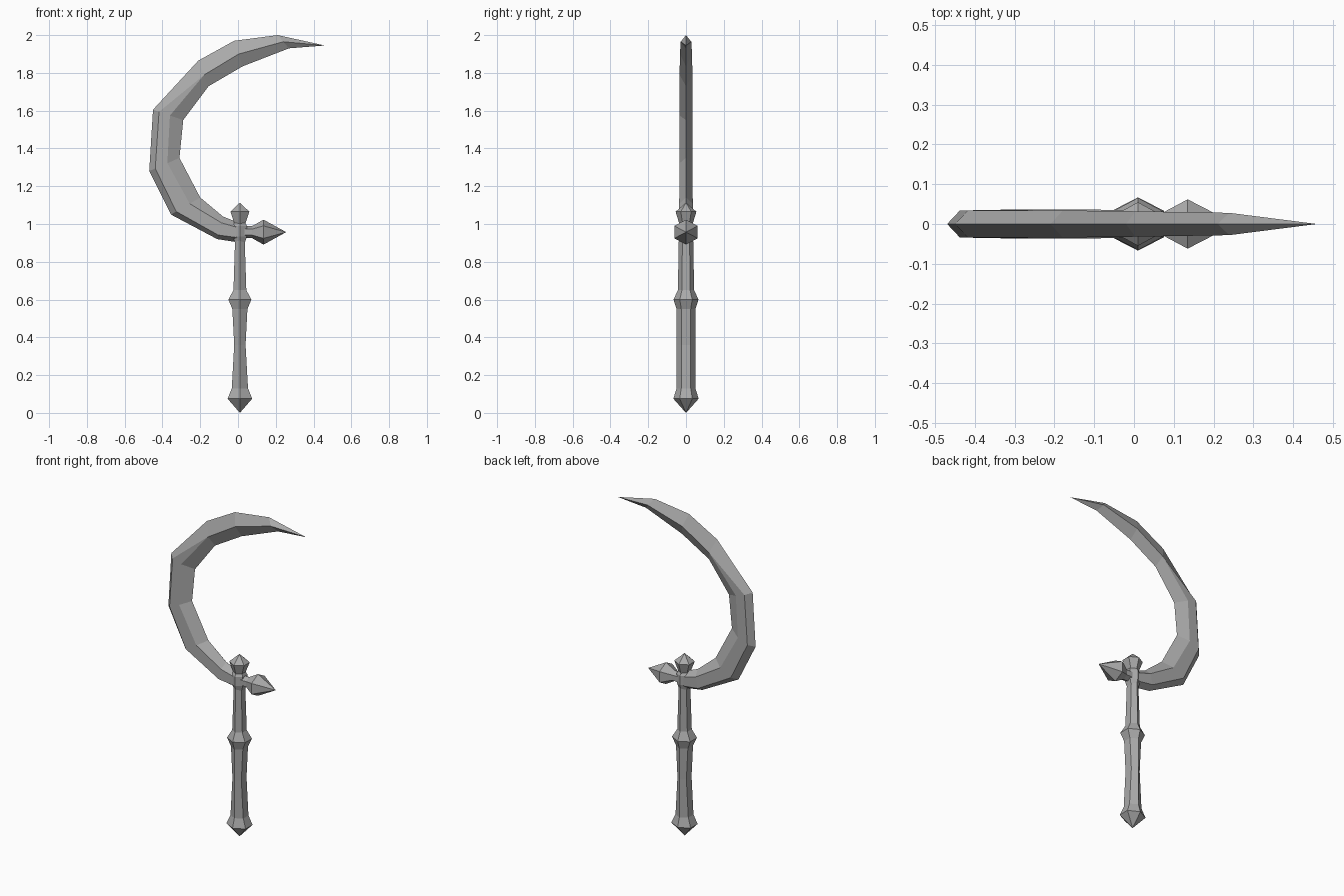
import bpy, bmesh, math
from mathutils import Vector

cube = bpy.data.objects.get("Cube")
if cube:
    bpy.data.objects.remove(cube)

steel = bpy.data.materials.new("grey steel")
steel.use_nodes = True
GREY = (0.4, 0.4, 0.4, 1)
steel.diffuse_color = GREY
steel.node_tree.nodes["Principled BSDF"].inputs["Base Color"].default_value = GREY


def loft(name, rings):
    """Skin a list of equal rings of points, closing both ends."""
    bm = bmesh.new()
    rows = [[bm.verts.new(p) for p in ring] for ring in rings]
    n = len(rows[0])
    for a, b in zip(rows, rows[1:]):
        for i in range(n):
            j = (i + 1) % n
            bm.faces.new((a[i], a[j], b[j], b[i]))
    bm.faces.new(rows[0][::-1])
    bm.faces.new(rows[-1])
    bmesh.ops.remove_doubles(bm, verts=bm.verts, dist=0.0005)
    bmesh.ops.recalc_face_normals(bm, faces=bm.faces)
    mesh = bpy.data.meshes.new(name)
    bm.to_mesh(mesh)
    bm.free()
    mesh.materials.append(steel)
    obj = bpy.data.objects.new(name, mesh)
    bpy.context.collection.objects.link(obj)
    return obj


def hexagon(flat, point):
    """Hexagon with the given half width across flats and across points."""
    for i in range(6):
        a = math.radians(60 * i + 30)
        yield flat * math.cos(a) / math.cos(math.pi / 6), point * math.sin(a)


CX = 0.01


def upright(name, profile):
    return loft(name, [[Vector((CX + u, v, z)) for u, v in hexagon(f, p)]
                       for z, f, p in profile])


# Grip with pommel, waist and ring
upright("handle", [(0, 0, 0), (0.075, 0.065, 0.067), (0.13, 0.043, 0.05),
                   (0.36, 0.03, 0.05), (0.55, 0.04, 0.05), (0.6, 0.061, 0.066),
                   (0.65, 0.034, 0.043), (0.93, 0.025, 0.038)])

# Socket that joins handle, blade and spike
upright("socket", [(0.9, 0.026, 0.035), (0.935, 0.037, 0.045),
                   (0.99, 0.037, 0.045), (1.01, 0.028, 0.032)])

# Small pointed cap on top
upright("finial", [(1.0, 0.028, 0.035), (1.065, 0.05, 0.055), (1.113, 0, 0)])

# Spike pointing to the side opposite the blade
loft("side_spike", [[Vector((x, u, 0.957 + v)) for u, v in hexagon(f, p)]
                    for x, f, p in [(0, 0.03, 0.032), (0.075, 0.03, 0.032),
                                    (0.135, 0.062, 0.066), (0.255, 0, 0)]])

# Curved blade: outer edge, inner edge, two ridge positions, half thickness
stations = [
    ((0.02, 0.9), (0.02, 1.0), 0.25, 0.75, 0.033),
    ((-0.11, 0.92), (-0.08, 1.04), 0.18, 0.72, 0.036),
    ((-0.355, 1.05), (-0.2, 1.14), 0.18, 0.64, 0.036),
    ((-0.47, 1.28), (-0.31, 1.35), 0.2, 0.6, 0.034),
    ((-0.45, 1.605), (-0.29, 1.55), 0.2, 0.56, 0.034),
    ((-0.21, 1.865), (-0.155, 1.73), 0.56, 0.56, 0.034),
    ((-0.02, 1.97), (0.025, 1.835), 0.52, 0.52, 0.032),
    ((0.21, 2.0), (0.27, 1.93), 0.5, 0.5, 0.028),
    ((0.46, 1.945), (0.46, 1.945), 0.5, 0.5, 0),
]
rings = []
for outer, inner, r1, r2, t in stations:
    o, i = (Vector((x, 0, z)) for x, z in (outer, inner))
    side = Vector((0, t, 0))
    a, b = o.lerp(i, r1), o.lerp(i, r2)
    rings.append([o, a + side, b + side, i, b - side, a - side])
loft("blade", rings)
